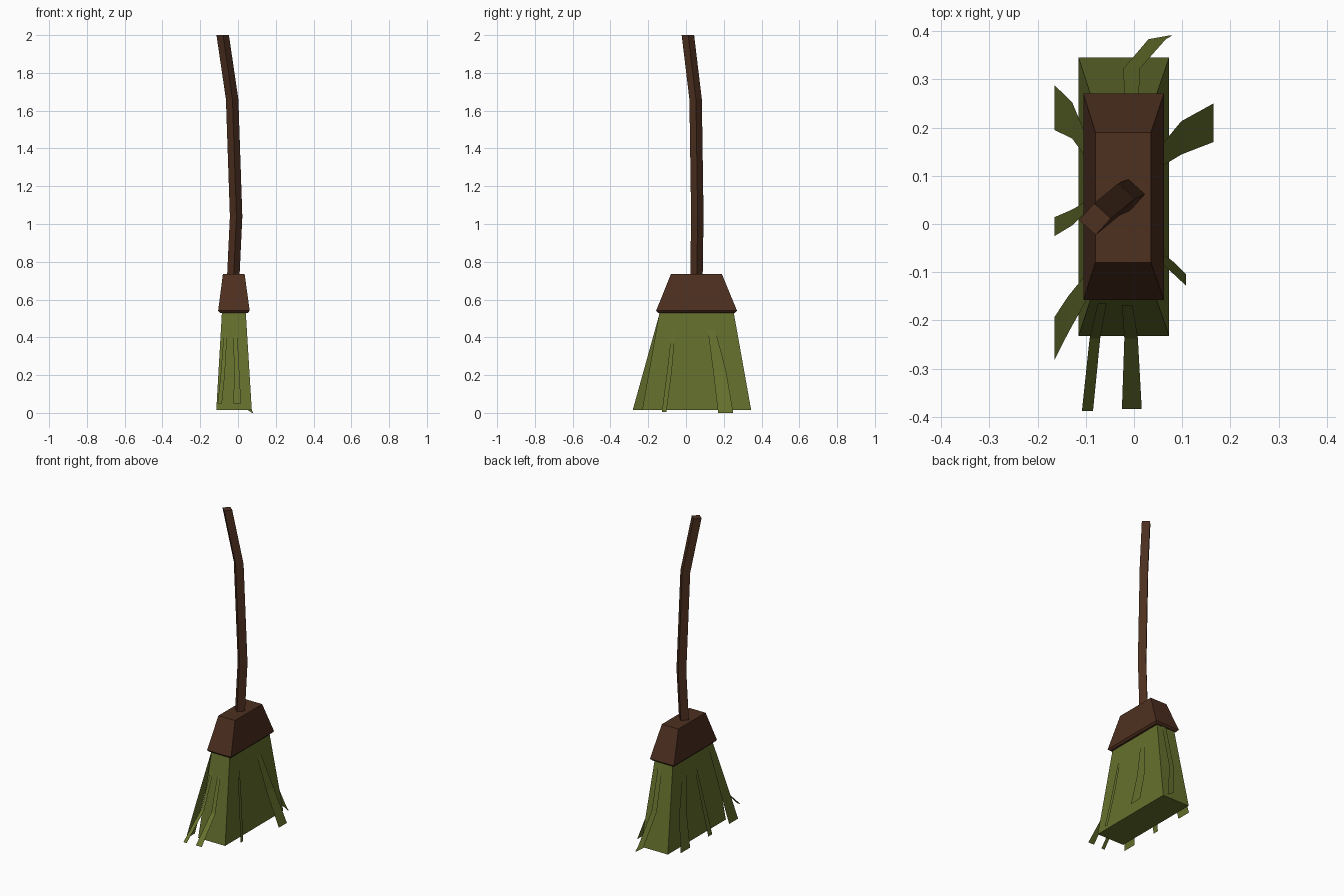
import bpy
from math import cos, sin, pi

if "Cube" in bpy.data.objects:
    bpy.data.objects.remove(bpy.data.objects["Cube"])


def material(name, rgb):
    m = bpy.data.materials.new(name)
    m.diffuse_color = (*rgb, 1)
    m.use_nodes = True
    m.node_tree.nodes["Principled BSDF"].inputs["Base Color"].default_value = m.diffuse_color
    return m


WOOD = material("dark_wood", (0.075, 0.029, 0.014))
STRAW = material("green_straw", (0.130, 0.162, 0.026))


def make(name, verts, faces, mat):
    me = bpy.data.meshes.new(name)
    me.from_pydata(verts, [], faces)
    me.update()
    ob = bpy.data.objects.new(name, me)
    me.materials.append(mat)
    bpy.context.collection.objects.link(ob)
    return ob


def loft(name, rings, mat):
    """Skin four-sided rings (bottom to top) and cap both ends."""
    n = 4
    verts = [v for r in rings for v in r]
    faces = [tuple(reversed(range(n))), tuple(range(len(verts) - n, len(verts)))]
    for k in range(len(rings) - 1):
        for i in range(n):
            a, b = k * n + i, k * n + (i + 1) % n
            faces.append((a, b, b + n, a + n))
    return make(name, verts, faces, mat)


def rect(x0, x1, y0, y1, z):
    return [(x0, y0, z), (x1, y0, z), (x1, y1, z), (x0, y1, z)]


def diamond(x, y, z, r=0.033):
    turn = 0.05
    return [(x + r * cos(i * pi / 2 + turn), y + r * sin(i * pi / 2 + turn), z) for i in range(4)]


# Crooked square handle
loft("handle", [diamond(-0.026, 0.055, 0.70), diamond(-0.010, 0.060, 1.04),
                diamond(-0.031, 0.051, 1.66), diamond(-0.081, 0.010, 2.0)], WOOD)

# Wooden head with a thin chamfered lower lip
loft("broom_head", [rect(-0.095, 0.052, -0.148, 0.26, 0.53),
                    rect(-0.105, 0.062, -0.158, 0.27, 0.541),
                    rect(-0.08, 0.035, -0.08, 0.19, 0.735)], WOOD)

# Solid tapered bristle block
loft("bristle_block", [rect(-0.115, 0.073, -0.232, 0.345, 0.015),
                       rect(-0.085, 0.041, -0.14, 0.252, 0.535)], STRAW)


# Loose flat strands: each row is (outward position, side start, side end, z)
def strand(name, axis, rows):
    verts = []
    for out, a, b, z in rows:
        verts += [(out, a, z), (out, b, z)] if axis == "x" else [(a, out, z), (b, out, z)]
    faces = [(2 * i, 2 * i + 1, 2 * i + 3, 2 * i + 2) for i in range(len(rows) - 1)]
    # wind the faces so that they look outwards
    if (axis == "x") == (rows[-1][0] > 0):
        faces = [tuple(reversed(f)) for f in faces]
    make(name, verts, faces, STRAW)


strands = {
    "left_strand_back": ("x", [(-0.094, 0.13, 0.17, 0.44), (-0.128, 0.177, 0.252, 0.22), (-0.165, 0.195, 0.288, 0.015)]),
    "left_strand_middle": ("x", [(-0.094, 0.03, 0.05, 0.44), (-0.128, -0.003, 0.03, 0.22), (-0.165, -0.025, 0.014, 0.015)]),
    "left_strand_front": ("x", [(-0.088, -0.139, -0.09, 0.53), (-0.136, -0.225, -0.149, 0.22), (-0.165, -0.282, -0.193, 0.015)]),
    "right_strand_back": ("x", [(0.050, 0.115, 0.155, 0.44), (0.098, 0.144, 0.213, 0.22), (0.165, 0.17, 0.25, 0.0)]),
    "right_strand_front": ("x", [(0.050, -0.075, -0.057, 0.44), (0.078, -0.10, -0.075, 0.22), (0.108, -0.128, -0.104, 0.005)]),
    "front_strand_left": ("y", [(-0.165, -0.075, -0.057, 0.42), (-0.237, -0.092, -0.07, 0.2), (-0.388, -0.108, -0.085, 0.05)]),
    "front_strand_middle": ("y", [(-0.168, -0.025, -0.003, 0.41), (-0.237, -0.02, 0.008, 0.2), (-0.383, -0.025, 0.016, 0.05)]),
    "back_strand": ("y", [(0.258, -0.02, 0.01, 0.53), (0.322, -0.022, 0.012, 0.25), (0.383, 0.03, 0.066, 0.03), (0.391, 0.074, 0.08, 0.0)]),
}
for name, (axis, rows) in strands.items():
    strand(name, axis, rows)
